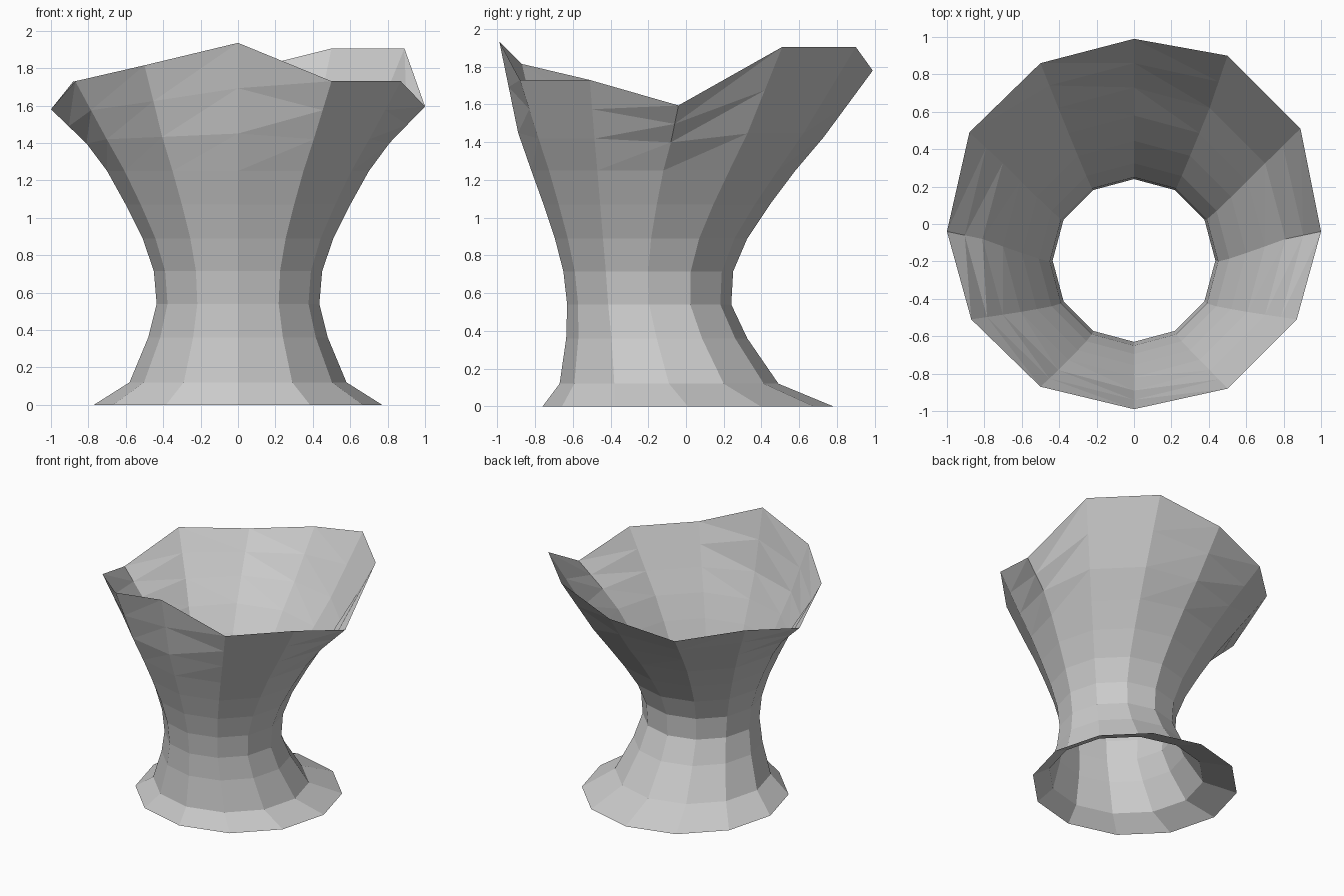
import bpy
import bmesh
import math

SIDES = 12

# Remove the default cube if it is there
default_cube = bpy.data.objects.get("Cube")
if default_cube:
    bpy.data.objects.remove(default_cube, do_unlink=True)


def make_material(name, colour):
    material = bpy.data.materials.new(name)
    material.use_nodes = True
    material.diffuse_color = colour
    material.node_tree.nodes["Principled BSDF"].inputs["Base Color"].default_value = colour
    return material


def ring_points(height, radius, centre_y):
    """One level ring, starting at the front and running towards +x."""
    points = []
    for step in range(SIDES):
        angle = math.tau * step / SIDES
        points.append((radius * math.sin(angle),
                       centre_y - radius * math.cos(angle),
                       height))
    return points


def blend(start, end, amount):
    return tuple(a + (b - a) * amount for a, b in zip(start, end))


# Flared foot, narrow waist and lower bowl: height, radius, centre y
level_rings = [
    (0, .77, .01), (.12, .58, -.09), (.36, .48, -.155),
    (.54, .435, -.195), (.715, .45, -.2), (.89, .51, -.185),
    (1.07, .6, -.155), (1.25, .7, -.12),
]

# Uneven rim, from the front towards +x
rim = [
    (0, -.99, 1.935), (.5, -.88, 1.73), (.87, -.51, 1.73),
    (1, -.04, 1.595), (.89, .51, 1.905), (.5, .9, 1.905),
    (0, .99, 1.78), (-.5, .86, 1.68), (-.88, .49, 1.73),
    (-1, -.04, 1.58), (-.87, -.51, 1.73), (-.5, -.87, 1.815),
]

rows = [ring_points(*ring) for ring in level_rings]

# Upper bowl rows that rise gradually into the uneven rim
shoulder = [(x, y, z + .15 * (edge[2] - 1.6))
            for (x, y, z), edge in zip(ring_points(1.4, .81, -.08), rim)]
upper = [blend(low, high, .5) for low, high in zip(shoulder, rim)]
rows += [shoulder, upper, rim]

# Skin the rows into a single open, faceted wall
mesh = bpy.data.meshes.new("vase_wall")
bm = bmesh.new()
grid = [[bm.verts.new(point) for point in row] for row in rows]
for lower, higher in zip(grid, grid[1:]):
    for step in range(SIDES):
        following = (step + 1) % SIDES
        a, b = lower[step], lower[following]
        c, d = higher[following], higher[step]
        bm.faces.new((a, b, c))
        bm.faces.new((a, c, d))
for face in bm.faces:
    face.smooth = False
bm.to_mesh(mesh)
bm.free()

vase_wall = bpy.data.objects.new("vase_wall", mesh)
bpy.context.collection.objects.link(vase_wall)
mesh.materials.append(make_material("pale grey clay", (.6, .6, .6, 1)))
